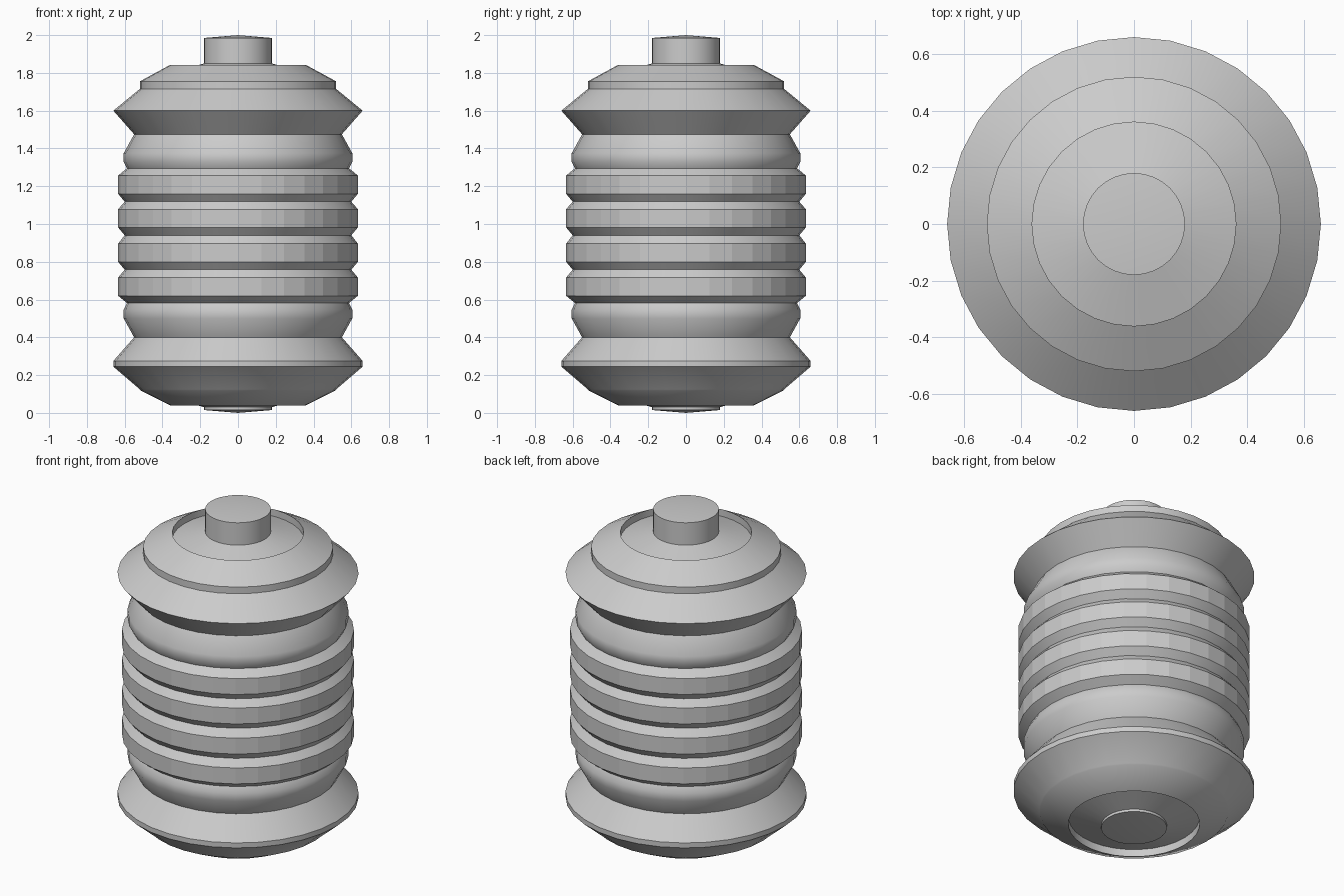
import bpy, bmesh, math

if "Cube" in bpy.data.objects:
    bpy.data.objects.remove(bpy.data.objects["Cube"])

SIDES = 32


def lathe(name, profile, flat_rows=(), notch_rows=()):
    """Spin (radius, z) points, listed bottom to top, around the z axis."""
    bm = bmesh.new()
    rings = []
    for r, z in profile:
        if r == 0:
            rings.append([bm.verts.new((0, 0, z))] * SIDES)
        else:
            rings.append([bm.verts.new((r * math.cos(math.tau * i / SIDES),
                                        r * math.sin(math.tau * i / SIDES), z))
                          for i in range(SIDES)])
    flat, notches = [], []
    for k in range(len(rings) - 1):
        for i in range(SIDES):
            j = (i + 1) % SIDES
            loop = [rings[k][i], rings[k][j], rings[k + 1][j], rings[k + 1][i]]
            f = bm.faces.new(list(dict.fromkeys(loop)))
            if k in flat_rows or k in notch_rows:
                flat.append(f)
            if k in notch_rows and i % 2:
                notches.append(f)
    # pockets pressed into every second facet
    walls = []
    if notches:
        walls = bmesh.ops.inset_individual(bm, faces=notches, thickness=0.026,
                                           depth=-0.032)["faces"]
    for f in bm.faces:
        f.smooth = True
    for f in flat + list(walls):
        f.smooth = False
    mesh = bpy.data.meshes.new(name)
    bm.to_mesh(mesh)
    bm.free()
    mesh.set_sharp_from_angle(angle=math.radians(30))
    ob = bpy.data.objects.new(name, mesh)
    bpy.context.collection.objects.link(ob)
    return ob


# bottom contact, dished floor and flared lower collar
lathe("lower_cap", [(0, 0), (0.18, 0.015), (0.18, 0.03), (0.36, 0.085),
                    (0.36, 0.04), (0.515, 0.118), (0.52, 0.125),
                    (0.66, 0.245), (0.66, 0.275), (0.55, 0.40)], flat_rows=(7,))

# ribbed sleeve: four notched bands between two plain bands
sleeve = [(0.55, 0.40), (0.605, 0.50), (0.605, 0.548), (0.588, 0.582)]
notch_rows = []
for n, z in enumerate((0.668, 0.848, 1.03, 1.208)):
    if n:
        sleeve.append((0.60, z - 0.09))
    notch_rows.append(len(sleeve))
    sleeve += [(0.635, z - 0.048), (0.635, z + 0.048)]
plain = len(sleeve) + 1
sleeve += [(0.588, 1.295), (0.605, 1.328), (0.605, 1.375), (0.55, 1.475)]
lathe("ribbed_sleeve", sleeve, flat_rows=(1, plain), notch_rows=notch_rows)

# flared upper collar with dished top
lathe("upper_cap", [(0.55, 1.475), (0.66, 1.60), (0.52, 1.715), (0.52, 1.755),
                    (0.36, 1.842), (0.36, 1.80), (0.18, 1.85)], flat_rows=(2,))

# top contact post
lathe("top_post", [(0.18, 1.85), (0.18, 1.985), (0, 2.0)])
